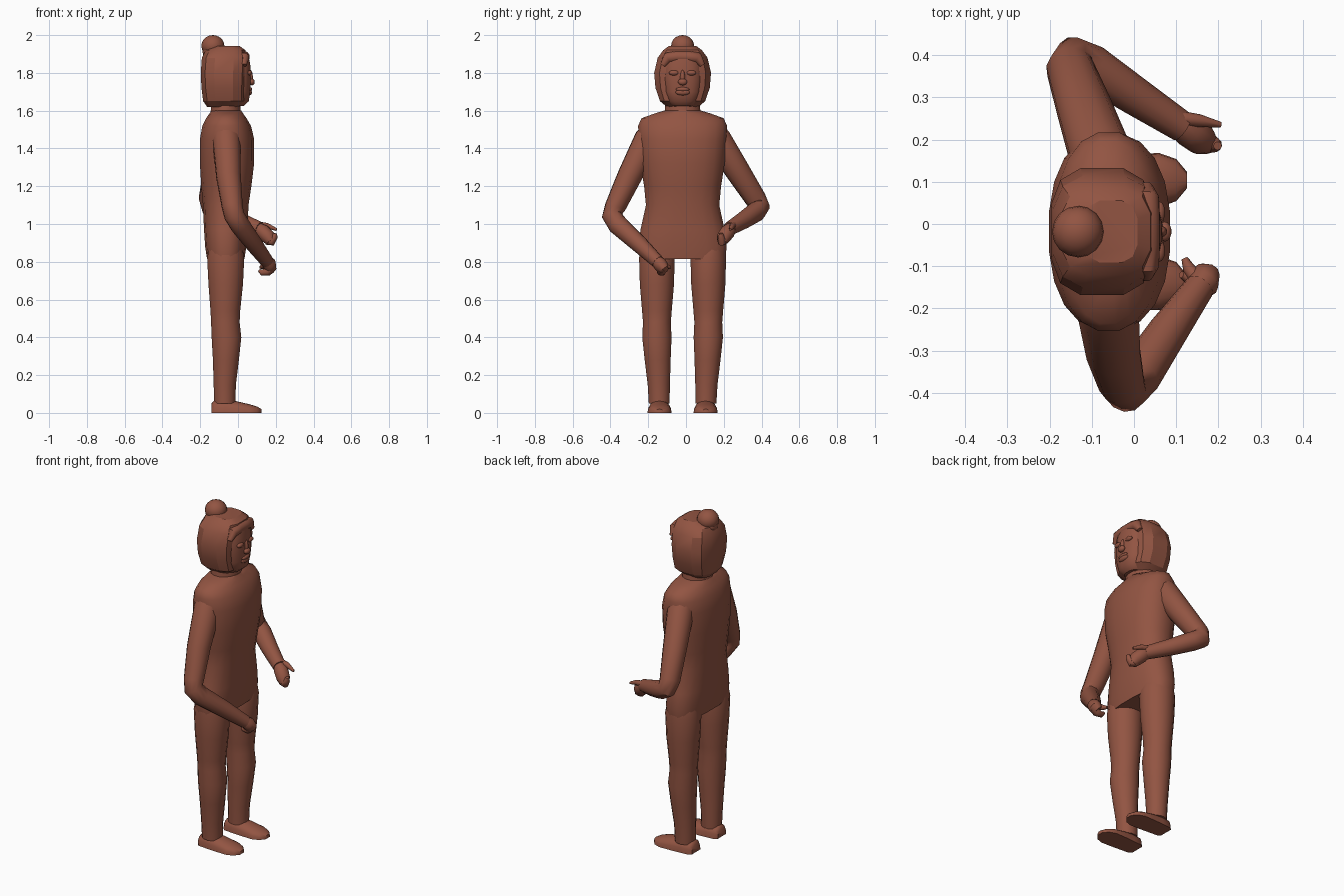
import bpy, bmesh
from math import sin, cos, pi, copysign, radians
from mathutils import Vector

CY = -0.018  # centre line of the body
clay = bpy.data.materials.new("clay")
clay.diffuse_color = (0.29, 0.09, 0.055, 1)


def finish(obj, angle):
    obj.data.materials.append(clay)
    bpy.ops.object.select_all(action='DESELECT')
    obj.select_set(True)
    bpy.context.view_layer.objects.active = obj
    bpy.ops.object.shade_smooth_by_angle(angle=radians(angle))


def loft(name, rings, angle=40):
    bm = bmesh.new()
    vs = [[bm.verts.new(p) for p in r] for r in rings]
    n = len(vs[0])
    for a, b in zip(vs, vs[1:]):
        for i in range(n):
            j = (i + 1) % n
            bm.faces.new((a[i], a[j], b[j], b[i]))
    bm.faces.new(vs[0])
    bm.faces.new(vs[-1])
    bmesh.ops.recalc_face_normals(bm, faces=bm.faces)
    me = bpy.data.meshes.new(name)
    bm.to_mesh(me)
    bm.free()
    obj = bpy.data.objects.new(name, me)
    bpy.context.collection.objects.link(obj)
    finish(obj, angle)
    return obj


def slab(z, cx, cy, rx, ry, n=16, e=2.0):
    """Horizontal rounded ring."""
    pw = lambda t: copysign(abs(t) ** (2 / e), t)
    return [Vector((cx + rx * pw(cos(a)), cy + ry * pw(sin(a)), z))
            for a in (2 * pi * (i + .5) / n for i in range(n))]


def tube(name, path, n=12):
    """Round limb through (x, y, z, radius) points."""
    pts = [Vector(p[:3]) for p in path]
    rings, u = [], None
    for i, p in enumerate(pts):
        t = (pts[min(i + 1, len(pts) - 1)] - pts[max(i - 1, 0)]).normalized()
        u = t.orthogonal() if u is None else u - t * u.dot(t)
        u.normalize()
        w = t.cross(u)
        r = path[i][3]
        rings.append([p + r * (u * cos(2 * pi * k / n) + w * sin(2 * pi * k / n))
                      for k in range(n)])
    return loft(name, rings, 50)


def ball(name, loc, size, seg=14, rings=9):
    bpy.ops.mesh.primitive_uv_sphere_add(segments=seg, ring_count=rings, location=loc)
    o = bpy.context.object
    o.name = name
    o.scale = size
    finish(o, 40)
    return o


# torso with sloping shoulders
loft("torso", [slab(z, cx, CY, rx, ry, 20, e) for z, cx, rx, ry, e in [
    (0.815, -0.065, 0.10, 0.228, 2.6), (0.88, -0.065, 0.11, 0.236, 2.5),
    (0.97, -0.065, 0.116, 0.225, 2.4), (1.10, -0.065, 0.122, 0.196, 2.3),
    (1.20, -0.062, 0.134, 0.206, 2.3), (1.32, -0.058, 0.145, 0.225, 2.3),
    (1.45, -0.058, 0.145, 0.235, 2.3), (1.52, -0.06, 0.13, 0.238, 2.2),
    (1.56, -0.062, 0.108, 0.22, 2.1), (1.585, -0.062, 0.09, 0.15, 2.0),
    (1.60, -0.062, 0.08, 0.10, 2.0)]], 50)

# neck
loft("neck", [slab(z, -0.065, CY, r, r + .015) for z, r in
              [(1.56, .085), (1.61, .08), (1.67, .075)]])

# hair cap, faceted
loft("hair", [slab(z, cx, CY, rx, ry, 12, 3) for z, cx, rx, ry in [
    (1.62, -0.08, 0.085, 0.085), (1.65, -0.072, 0.115, 0.122),
    (1.72, -0.076, 0.12, 0.147), (1.80, -0.076, 0.124, 0.154),
    (1.88, -0.072, 0.122, 0.135), (1.92, -0.066, 0.108, 0.105),
    (1.942, -0.055, 0.065, 0.075)]], 25)

# face
loft("face", [slab(z, cx, CY, rx, ry, 20, 2.4) for z, cx, rx, ry in [
    (1.625, -0.03, 0.06, 0.06), (1.65, -0.02, 0.078, 0.085),
    (1.70, -0.02, 0.085, 0.10), (1.77, -0.02, 0.088, 0.108),
    (1.84, -0.02, 0.086, 0.105), (1.885, -0.02, 0.078, 0.09)]])

# fringe along the hairline
tube("fringe", [(0.03, CY + y, z, r) for y, z, r in [
    (-.105, 1.84, .015), (-.08, 1.88, .03), (-.03, 1.885, .032),
    (.03, 1.885, .032), (.08, 1.88, .03), (.105, 1.84, .015)]])

# facial features
for s, side in ((-1, "right"), (1, "left")):
    ball(side + "_eye", (0.06, CY + s * .046, 1.80), (.014, .026, .014))
ball("nose_bridge", (0.066, CY, 1.775), (.013, .013, .04))
ball("nose_tip", (0.073, CY, 1.752), (.016, .024, .018))
ball("upper_lip", (0.062, CY, 1.713), (.013, .036, .012))
ball("lower_lip", (0.06, CY, 1.697), (.014, .038, .016))

# hair bun with tie
ball("bun", (-0.133, CY, 1.943), (.061, .061, .057), 16, 10)
loft("bun_tie", [slab(z, -0.13, CY, r, r) for z, r in
                 [(1.88, .05), (1.905, .058), (1.925, .058), (1.935, .05)]])

# legs and feet
for s, side in ((-1, "right"), (1, "left")):
    loft(side + "_leg", [slab(z, cx, CY + s * o, rx, ry) for z, cx, o, rx, ry in [
        (0.05, -.07, .124, .057, .056), (0.15, -.07, .126, .06, .06),
        (0.28, -.064, .132, .07, .07), (0.40, -.061, .136, .08, .079),
        (0.48, -.067, .136, .077, .075), (0.54, -.067, .136, .08, .08),
        (0.68, -.065, .136, .093, .092), (0.82, -.065, .136, .10, .096),
        (0.87, -.065, .136, .09, .09)]], 50)
    loft(side + "_foot", [
        [Vector((x, CY + s * .122 + w * cos(k * pi / 10), h * sin(k * pi / 10) ** .7))
         for k in range(11)]
        for x, w, h in [(-.14, .04, .05), (-.125, .054, .066), (-.07, .058, .07),
                        (-.01, .062, .062), (.06, .064, .046), (.10, .05, .034),
                        (.125, .02, .02)]], 45)

# arms: shoulder, elbow, wrist
tube("right_arm", [(-.065, -.15, 1.53, .06), (-.062, -.20, 1.45, .075),
                   (-.05, -.30, 1.25, .066), (-.03, -.375, 1.09, .056),
                   (-.02, -.392, 1.045, .054), (.01, -.36, .995, .054),
                   (.08, -.255, .90, .047), (.155, -.15, .80, .036)])
tube("left_arm", [(-.075, .11, 1.53, .06), (-.08, .165, 1.45, .075),
                  (-.12, .28, 1.27, .066), (-.152, .37, 1.13, .057),
                  (-.145, .39, 1.09, .054), (-.10, .372, 1.065, .053),
                  (0, .305, 1.02, .046), (.115, .23, .975, .037)])

# hands: palm, curled fingers and thumb
tube("right_palm", [(.145, -.16, .81, .03), (.165, -.14, .79, .037),
                    (.168, -.125, .77, .036), (.155, -.118, .755, .026)])
tube("right_fingers", [(.175, -.13, .765, .026), (.155, -.13, .748, .024),
                       (.125, -.125, .742, .016), (.112, -.12, .755, .008)], 10)
tube("right_thumb", [(.15, -.13, .79, .018), (.13, -.105, .775, .015),
                     (.12, -.082, .77, .008)], 8)
tube("left_palm", [(.105, .235, .98, .03), (.13, .222, .96, .04),
                   (.16, .20, .93, .038), (.175, .19, .905, .026)])
tube("left_fingers", [(.155, .20, .915, .026), (.18, .19, .908, .024),
                      (.193, .187, .93, .017), (.198, .185, .95, .01)], 10)
tube("left_thumb", [(.11, .25, .995, .018), (.155, .245, .99, .015),
                    (.205, .235, .97, .007)], 8)
